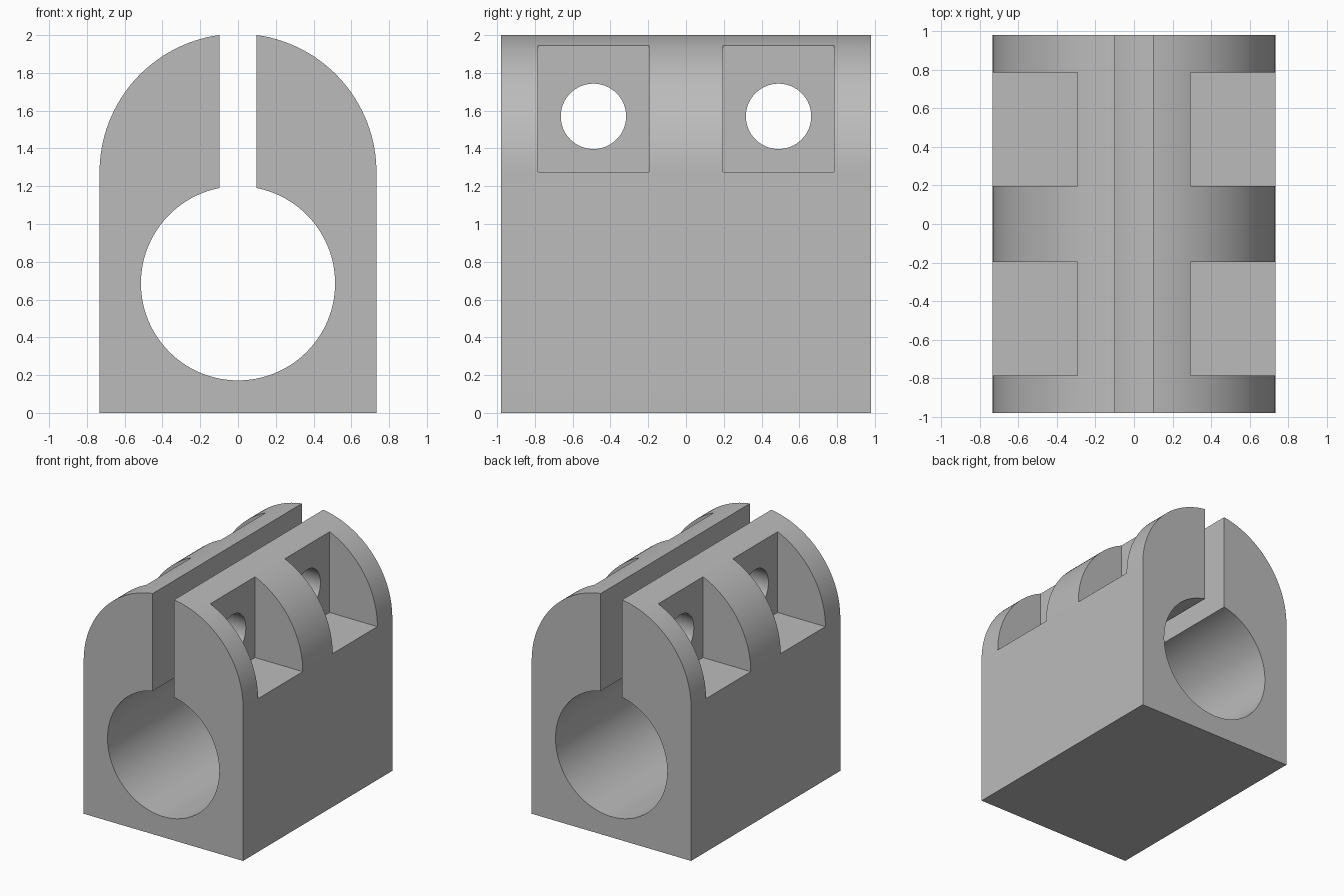
import bpy
import bmesh
from math import sin, cos, asin, acos, pi, radians

cube = bpy.data.objects.get("Cube")
if cube:
    bpy.data.objects.remove(cube, do_unlink=True)

HALF_W, HALF_L = 0.733, 0.98      # body half width and half length
ARCH_Z = 1.274                    # centre of the rounded top
BORE_R, BORE_Z = 0.514, 0.686     # main bore
SLOT = 0.098                      # half width of the clamping slot
POCKET_X = 0.294                  # inner wall of the screw pockets
BOLT_R, BOLT_Y, BOLT_Z = 0.173, 0.49, 1.57

grey = bpy.data.materials.new("grey")
grey.use_nodes = True
colour = (0.5, 0.5, 0.5, 1)
grey.diffuse_color = colour
grey.node_tree.nodes["Principled BSDF"].inputs["Base Color"].default_value = colour


def arc(radius, z, start, end, steps):
    angles = [start + (end - start) * i / steps for i in range(steps + 1)]
    return [(radius * cos(a), z + radius * sin(a)) for a in angles]


# Right half of the section: bore from the bottom up, slot, arch, side
bore = arc(BORE_R, BORE_Z, -pi / 2, acos(SLOT / BORE_R), 48)
arch = arc(HALF_W, ARCH_Z, acos(SLOT / HALF_W), 0, 32)
half = bore + arch + [(HALF_W, 0)]
profile = half + [(-x, z) for x, z in reversed(half[1:])]

bm = bmesh.new()
face = bm.faces.new([bm.verts.new((x, -HALF_L, z)) for x, z in profile])
extruded = bmesh.ops.extrude_face_region(bm, geom=[face])["geom"]
bmesh.ops.translate(bm, vec=(0, 2 * HALF_L, 0),
                    verts=[v for v in extruded if isinstance(v, bmesh.types.BMVert)])
bmesh.ops.recalc_face_normals(bm, faces=bm.faces)
mesh = bpy.data.meshes.new("clamp_body")
bm.to_mesh(mesh)
bm.free()
body = bpy.data.objects.new("clamp_body", mesh)
bpy.context.collection.objects.link(body)
mesh.materials.append(grey)


def cut(cutter, name):
    cutter.name = name
    cutter.hide_render = True
    cutter.data.materials.append(grey)
    mod = body.modifiers.new(name, "BOOLEAN")
    mod.operation = "DIFFERENCE"
    mod.solver = "EXACT"
    mod.object = cutter
    bpy.ops.object.select_all(action="DESELECT")
    body.select_set(True)
    bpy.context.view_layer.objects.active = body
    bpy.ops.object.modifier_apply(modifier=mod.name)
    bpy.data.objects.remove(cutter, do_unlink=True)


# Screw pockets on both sides, with a cross hole through each pair
for y in (-BOLT_Y, BOLT_Y):
    for side in (-1, 1):
        bpy.ops.mesh.primitive_cube_add(size=1, location=(side * (POCKET_X + 0.5), y, ARCH_Z + 0.5))
        pocket = bpy.context.object
        pocket.scale = (1, 0.588, 1)
        cut(pocket, "pocket_cutter")
    bpy.ops.mesh.primitive_cylinder_add(vertices=64, radius=BOLT_R, depth=2,
                                        location=(0, y, BOLT_Z), rotation=(0, pi / 2, 0))
    cut(bpy.context.object, "bolt_hole_cutter")

# Smooth curved walls, sharp edges elsewhere
bpy.ops.object.select_all(action="DESELECT")
body.select_set(True)
bpy.context.view_layer.objects.active = body
bpy.ops.object.shade_smooth_by_angle(angle=radians(25))
